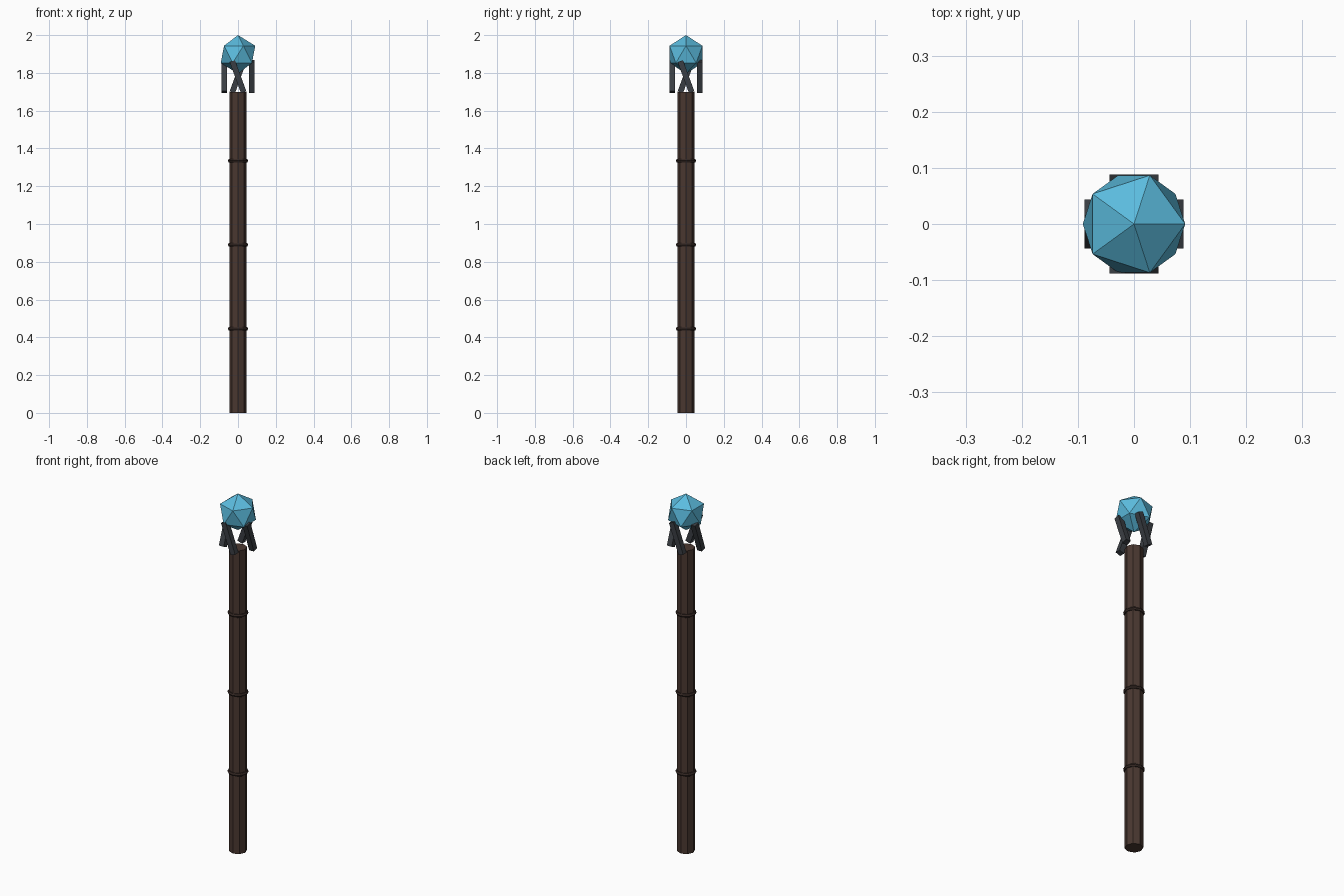
import bpy, math

if "Cube" in bpy.data.objects:
    bpy.data.objects.remove(bpy.data.objects["Cube"])


def material(name, rgb):
    m = bpy.data.materials.new(name)
    m.diffuse_color = (*rgb, 1.0)
    m.use_nodes = True
    m.node_tree.nodes["Principled BSDF"].inputs["Base Color"].default_value = m.diffuse_color
    return m


wood = material("brown wood", (0.068, 0.039, 0.030))
band = material("dark brown band", (0.035, 0.021, 0.017))
iron = material("charcoal metal", (0.042, 0.048, 0.056))
crystal = material("blue crystal", (0.105, 0.50, 0.73))


def finish(name, mat):
    o = bpy.context.object
    o.name = name
    o.data.materials.append(mat)
    return o


# Octagonal shaft
bpy.ops.mesh.primitive_cylinder_add(vertices=8, radius=0.046, depth=1.7, location=(0, 0, 0.85))
finish("shaft", wood)

# Three thin rings around the shaft
for i in range(3):
    bpy.ops.mesh.primitive_torus_add(major_segments=12, minor_segments=6, major_radius=0.044,
                                     minor_radius=0.010, location=(0, 0, 0.445 * (i + 1)))
    finish(f"shaft_ring_{i + 1}", band)

# Four prongs, each leaning sideways around the orb
for i in range(4):
    a = i * math.pi / 2
    bpy.ops.mesh.primitive_cube_add(size=1, location=(0.073 * math.cos(a), 0.073 * math.sin(a), 1.78),
                                    rotation=(math.radians(20), 0, a))
    p = finish(f"prong_{i + 1}", iron)
    p.scale = (0.03, 0.03, 0.175)

# Faceted crystal orb
bpy.ops.mesh.primitive_ico_sphere_add(subdivisions=1, radius=0.102, location=(0, 0, 1.898))
finish("crystal_orb", crystal)
